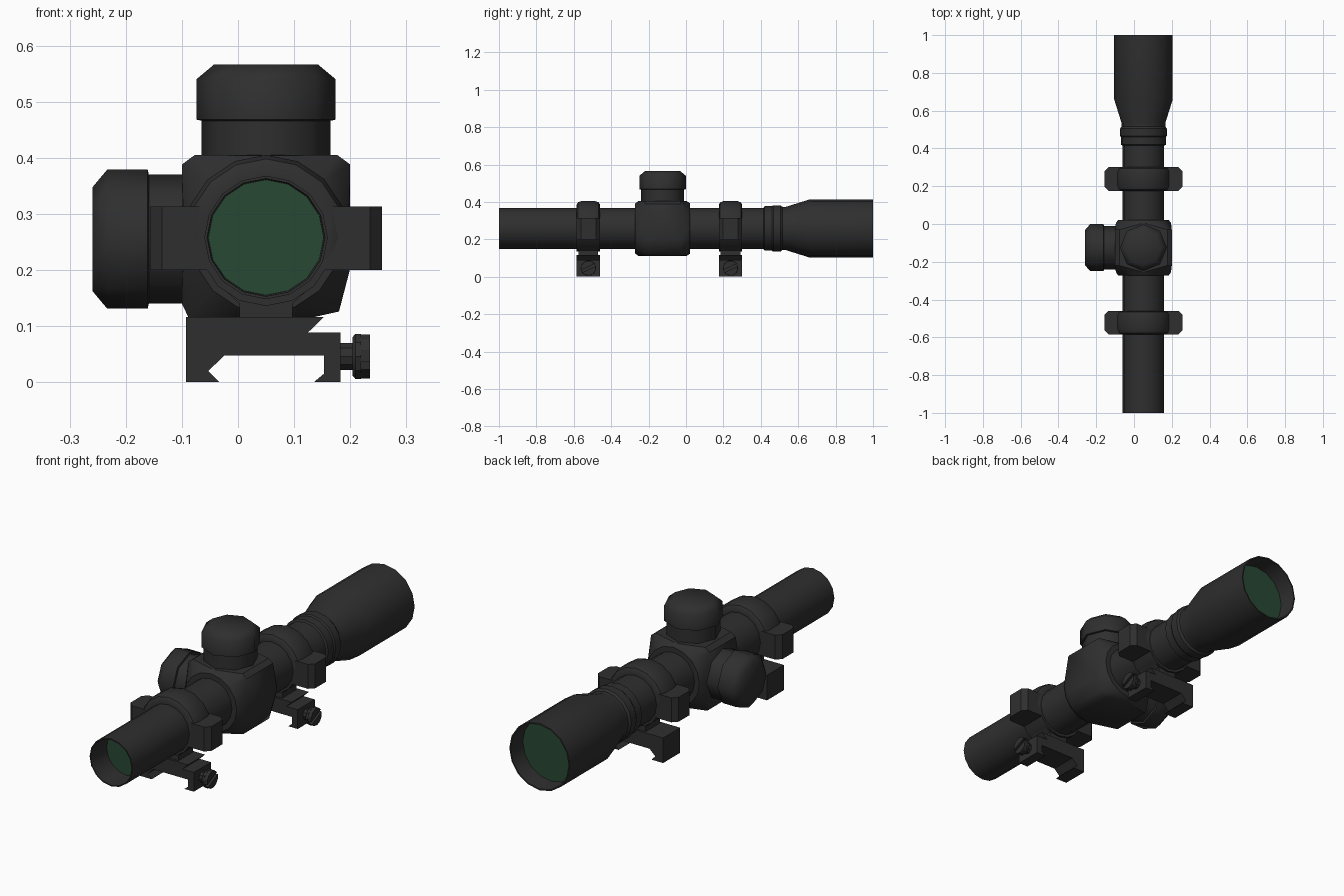
import bpy, bmesh, math
from mathutils import Vector

if "Cube" in bpy.data.objects:
    bpy.data.objects.remove(bpy.data.objects["Cube"])

CX, CZ = 0.05, 0.258          # optical axis
TY = -0.125                   # turret / housing centre along the tube


def material(name, col):
    m = bpy.data.materials.new(name)
    m.diffuse_color = (*col, 1)
    m.use_nodes = True
    m.node_tree.nodes["Principled BSDF"].inputs["Base Color"].default_value = m.diffuse_color
    return m


BLACK = material("matte_black", (0.028, 0.028, 0.028))
GREEN = material("lens_green", (0.020, 0.066, 0.034))


def finish(bm, name, mat=BLACK, angle=35):
    bmesh.ops.recalc_face_normals(bm, faces=bm.faces)
    me = bpy.data.meshes.new(name)
    bm.to_mesh(me)
    bm.free()
    me.materials.append(mat)
    ob = bpy.data.objects.new(name, me)
    bpy.context.collection.objects.link(ob)
    bpy.ops.object.select_all(action='DESELECT')
    ob.select_set(True)
    bpy.context.view_layer.objects.active = ob
    bpy.ops.object.shade_smooth_by_angle(angle=math.radians(angle))
    return ob


def place(axis, a, b, t):
    """Point with cross-section (a, b) and distance t along the axis."""
    return {'X': (t, a, b), 'Y': (a, t, b), 'Z': (a, b, t)}[axis]


def lathe(name, profile, axis, centre, seg=16, closed=False, mat=BLACK, warp=None, angle=35):
    """Revolve (radius, distance) pairs; capped at both ends unless closed."""
    bm = bmesh.new()
    rings = []
    for r, t in profile:
        ring = []
        for i in range(seg):
            w = 2 * math.pi * i / seg
            k = warp(r, math.sin(w)) if warp else r
            ring.append(bm.verts.new(place(axis, centre[0] + k * math.cos(w),
                                           centre[1] + k * math.sin(w), t)))
        rings.append(ring)
    pairs = list(zip(rings, rings[1:])) + ([(rings[-1], rings[0])] if closed else [])
    for p, q in pairs:
        for i in range(seg):
            j = (i + 1) % seg
            bm.faces.new((p[i], p[j], q[j], q[i]))
    if not closed:
        bm.faces.new(rings[0])
        bm.faces.new(rings[-1])
    return finish(bm, name, mat, angle)


def prism(name, pts, axis, t0, t1):
    """Extrude a flat outline along an axis."""
    bm = bmesh.new()
    vs = [bm.verts.new(place(axis, a, b, t0)) for a, b in pts]
    f = bm.faces.new(vs)
    ext = bmesh.ops.extrude_face_region(bm, geom=[f])['geom']
    shift = Vector(place(axis, 0, 0, t1 - t0))
    bmesh.ops.translate(bm, verts=[v for v in ext if isinstance(v, bmesh.types.BMVert)], vec=shift)
    return finish(bm, name, angle=25)


# main tube with flared objective bell, recessed at both ends
lathe("scope_tube", [
    (0.103, -0.88), (0.105, -1.0), (0.11, -1.0), (0.11, 0.415),
    (0.119, 0.42), (0.119, 0.46), (0.124, 0.467), (0.124, 0.505), (0.116, 0.515),
    (0.116, 0.535), (0.155, 0.66), (0.155, 1.0), (0.149, 1.0), (0.145, 0.91)],
    'Y', (CX, CZ))

# lenses
lathe("eyepiece_lens", [(0.1028, -0.886), (0.1028, -0.882)], 'Y', (CX, CZ), mat=GREEN)
lathe("objective_lens", [(0.1448, 0.912), (0.1448, 0.916)], 'Y', (CX, CZ), mat=GREEN)

# turret housing: hull of a chamfered block and round end faces
bm = bmesh.new()
block = [(-0.15, -0.118), (-0.138, -0.143), (0.08, -0.143), (0.13, -0.132), (0.15, -0.055),
         (0.15, 0.13), (0.127, 0.147), (-0.127, 0.147), (-0.15, 0.13)]
for s in (-1, 1):
    for x, z in block:
        bm.verts.new((CX + x, TY + s * 0.095, CZ + z))
    for i in range(16):
        w = 2 * math.pi * i / 16
        for r, d in ((0.146, 0.13), (0.134, 0.147)):
            bm.verts.new((CX + r * math.cos(w), TY + s * d, CZ + r * math.sin(w)))
hull = bmesh.ops.convex_hull(bm, input=bm.verts)
bmesh.ops.delete(bm, geom=list({v for v in hull['geom_interior'] + hull['geom_unused']
                                if isinstance(v, bmesh.types.BMVert)}), context='VERTS')
bmesh.ops.dissolve_limit(bm, angle_limit=0.02, verts=bm.verts, edges=bm.edges)
finish(bm, "turret_housing", angle=30)

# adjustment turrets: (radius, height above the housing)
turret = [(0.115, -0.02), (0.115, 0.061), (0.124, 0.063), (0.124, 0.135), (0.093, 0.161)]
lathe("elevation_turret", [(r, 0.405 + h) for r, h in turret], 'Z', (CX, TY), seg=8, angle=50)
lathe("windage_turret", [(r, -0.098 - h) for r, h in turret], 'X', (TY, 0.255), seg=8, angle=50)

# rail clamp outline, front view
clamp = [(-0.093, 0.116), (0.153, 0.116), (0.125, 0.089), (0.183, 0.089), (0.183, 0),
         (0.135, 0), (0.153, 0.015), (0.153, 0.048), (-0.024, 0.048), (-0.053, 0.02),
         (-0.033, 0), (-0.093, 0)]
neck = [(0.003, 0.11), (0.097, 0.11), (0.097, 0.14), (0.13, 0.17), (-0.03, 0.17), (0.003, 0.14)]


def ring_warp(r, s):
    """The lower half of the ring is thinner than the upper half."""
    return min(r, 0.122) if s < -0.1 else r


for tag, y in (("rear", -0.522), ("front", 0.238)):
    h = 0.0625
    # ring around the tube
    lathe(f"{tag}_ring", [(0.108, -h + y), (0.128, -h + y), (0.14, -0.055 + y), (0.147, -0.035 + y),
                          (0.147, 0.035 + y), (0.14, 0.055 + y), (0.128, h + y), (0.108, h + y)],
          'Y', (CX, CZ), closed=True, warp=ring_warp)
    # bolt ears on both sides, outer corners cut
    for side, s in (("left", -1), ("right", 1)):
        ear = [(0.085, -h), (0.185, -h), (0.207, -0.04), (0.207, 0.04), (0.185, h), (0.085, h)]
        prism(f"{tag}_ear_{side}", [(CX + s * a, y + b) for a, b in ear], 'Z', 0.2, 0.313)
    prism(f"{tag}_neck", neck, 'Y', y - h + 0.01, y + h - 0.01)
    prism(f"{tag}_rail_clamp", clamp, 'Y', y - h, y + h)
    # clamp screw with a slotted head
    lathe(f"{tag}_screw_shaft", [(0.025, 0.17), (0.025, 0.206)], 'X', (y, 0.046), seg=10)
    lathe(f"{tag}_screw_head", [(0.036, 0.204), (0.042, 0.209), (0.042, 0.219)],
          'X', (y, 0.046), seg=10)
    for half in (0, 1):
        arc = [math.radians(25 + 180 * half + 10 + 32 * i) for i in range(6)]
        prism(f"{tag}_screw_lip_{half}",
              [(y + 0.04 * math.cos(w), 0.046 + 0.04 * math.sin(w)) for w in arc],
              'X', 0.218, 0.235)
